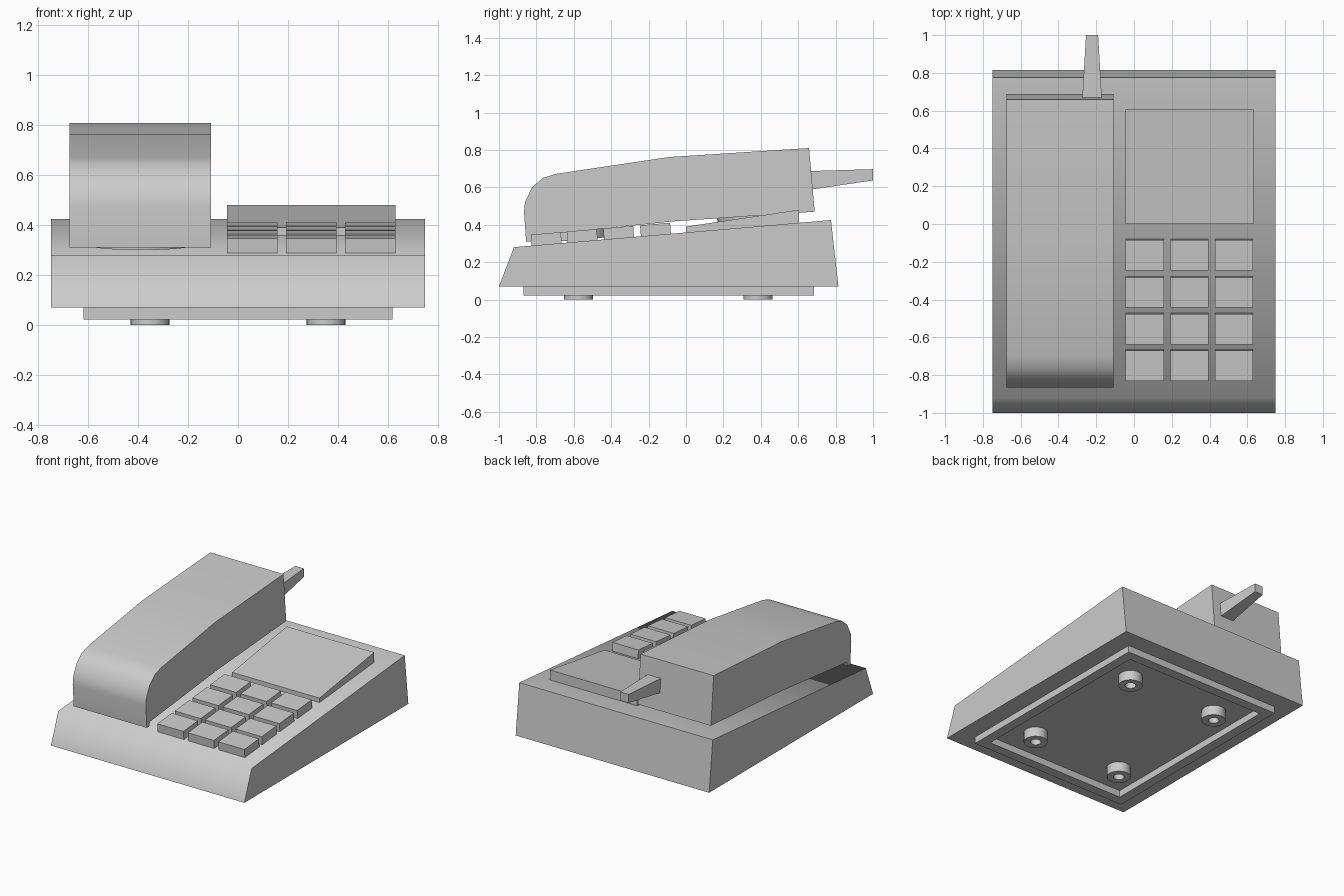
import bpy, bmesh, math
from mathutils import Matrix, Vector

if "Cube" in bpy.data.objects:
    bpy.data.objects.remove(bpy.data.objects["Cube"])

SLOPE = math.atan2(0.145, 1.69)


def deck(y):
    """Height of the sloping base top at y."""
    return 0.28 + (y + 0.92) * math.tan(SLOPE)


def finish(name, bm, smooth=None):
    bmesh.ops.recalc_face_normals(bm, faces=bm.faces)
    me = bpy.data.meshes.new(name)
    bm.to_mesh(me)
    bm.free()
    ob = bpy.data.objects.new(name, me)
    bpy.context.collection.objects.link(ob)
    if smooth:
        bpy.ops.object.select_all(action='DESELECT')
        ob.select_set(True)
        bpy.context.view_layer.objects.active = ob
        bpy.ops.object.shade_smooth_by_angle(angle=math.radians(smooth))
    return ob


def extrude_profile(name, pts, x0, x1, smooth=None):
    """Side profile of (y, z) points, extruded across x."""
    bm = bmesh.new()
    face = bm.faces.new([bm.verts.new((x0, y, z)) for y, z in pts])
    ext = bmesh.ops.extrude_face_region(bm, geom=[face])
    verts = [v for v in ext['geom'] if isinstance(v, bmesh.types.BMVert)]
    bmesh.ops.translate(bm, verts=verts, vec=(x1 - x0, 0, 0))
    return finish(name, bm, smooth)


def loft(name, rings, closed, smooth=None):
    """Skin equal-length rings; closed joins last to first, else caps ends."""
    bm = bmesh.new()
    vs = [[bm.verts.new(p) for p in r] for r in rings]
    n = len(vs[0])
    pairs = list(zip(vs, vs[1:])) + ([(vs[-1], vs[0])] if closed else [])
    for a, b in pairs:
        for i in range(n):
            j = (i + 1) % n
            bm.faces.new((a[i], a[j], b[j], b[i]))
    if not closed:
        bm.faces.new(vs[0])
        bm.faces.new(vs[-1])
    return finish(name, bm, smooth)


def rect(hx, y0, y1, z):
    return [(-hx, y0, z), (hx, y0, z), (hx, y1, z), (-hx, y1, z)]


def circle(cx, cy, r, z, n=24):
    return [(cx + r * math.cos(2 * math.pi * i / n),
             cy + r * math.sin(2 * math.pi * i / n), z) for i in range(n)]


# wedge-shaped base
extrude_profile("base", [(-1, 0.07), (0.815, 0.07), (0.775, 0.425), (-0.92, 0.28)],
                -0.75, 0.75, 66)

# raised rim around the underside
loft("bottom_rim", [rect(0.62, -0.87, 0.685, 0.07), rect(0.62, -0.87, 0.685, 0.022),
                    rect(0.55, -0.80, 0.615, 0.022), rect(0.55, -0.80, 0.615, 0.07)], True)

# hollow round feet
for side, x in (("left", -0.353), ("right", 0.353)):
    for end, y in (("front", -0.575), ("back", 0.385)):
        loft(f"foot_{end}_{side}",
             [circle(x, y, r, z) for r, z in
              ((0.078, 0.07), (0.078, 0), (0.035, 0), (0.035, 0.07))], True, 30)

# display panel
extrude_profile("display_panel", [(0, deck(0) - 0.01), (0, 0.39), (0.605, 0.48),
                                  (0.605, deck(0.605) - 0.01)], -0.045, 0.632)

# keypad, tilted with the deck
for row, y in enumerate((-0.163, -0.36, -0.555, -0.747)):
    for col, x in enumerate((0.057, 0.293, 0.53)):
        bm = bmesh.new()
        bmesh.ops.create_cube(bm, size=1)
        m = (Matrix.Translation((x, y, deck(y) + 0.027))
             @ Matrix.Rotation(SLOPE, 4, 'X')
             @ Matrix.Diagonal((0.202, 0.161, 0.064, 1)))
        bmesh.ops.transform(bm, matrix=m, verts=bm.verts)
        finish(f"key_{row + 1}_{col + 1}", bm)

# handset with rounded front end
extrude_profile("handset", [(-0.855, 0.31), (-0.866, 0.47), (-0.861, 0.52), (-0.823, 0.60),
                            (-0.765, 0.65), (-0.695, 0.672), (-0.09, 0.762), (0.658, 0.81),
                            (0.688, 0.47), (-0.07, 0.418), (-0.82, 0.34), (-0.83, 0.31)],
                -0.675, -0.108, 30)

# round ear and mouth pads under the handset
for name, y, h in (("mouth_pad", -0.61, 0.05), ("ear_pad", 0.37, 0.065)):
    m = Matrix.Translation((-0.39, y, deck(y) + 0.01)) @ Matrix.Rotation(SLOPE, 4, 'X')
    loft(name, [[m @ Vector(p) for p in circle(0, 0, 0.2, z)] for z in (0, h)], False, 30)

# tapered antenna
loft("antenna", [[(-0.222 - w, y, z0), (-0.222 + w, y, z0),
                  (-0.222 + w, y, z1), (-0.222 - w, y, z1)]
                 for w, y, z0, z1 in ((0.052, 0.66, 0.587, 0.687),
                                      (0.032, 1.0, 0.637, 0.697))], False)
